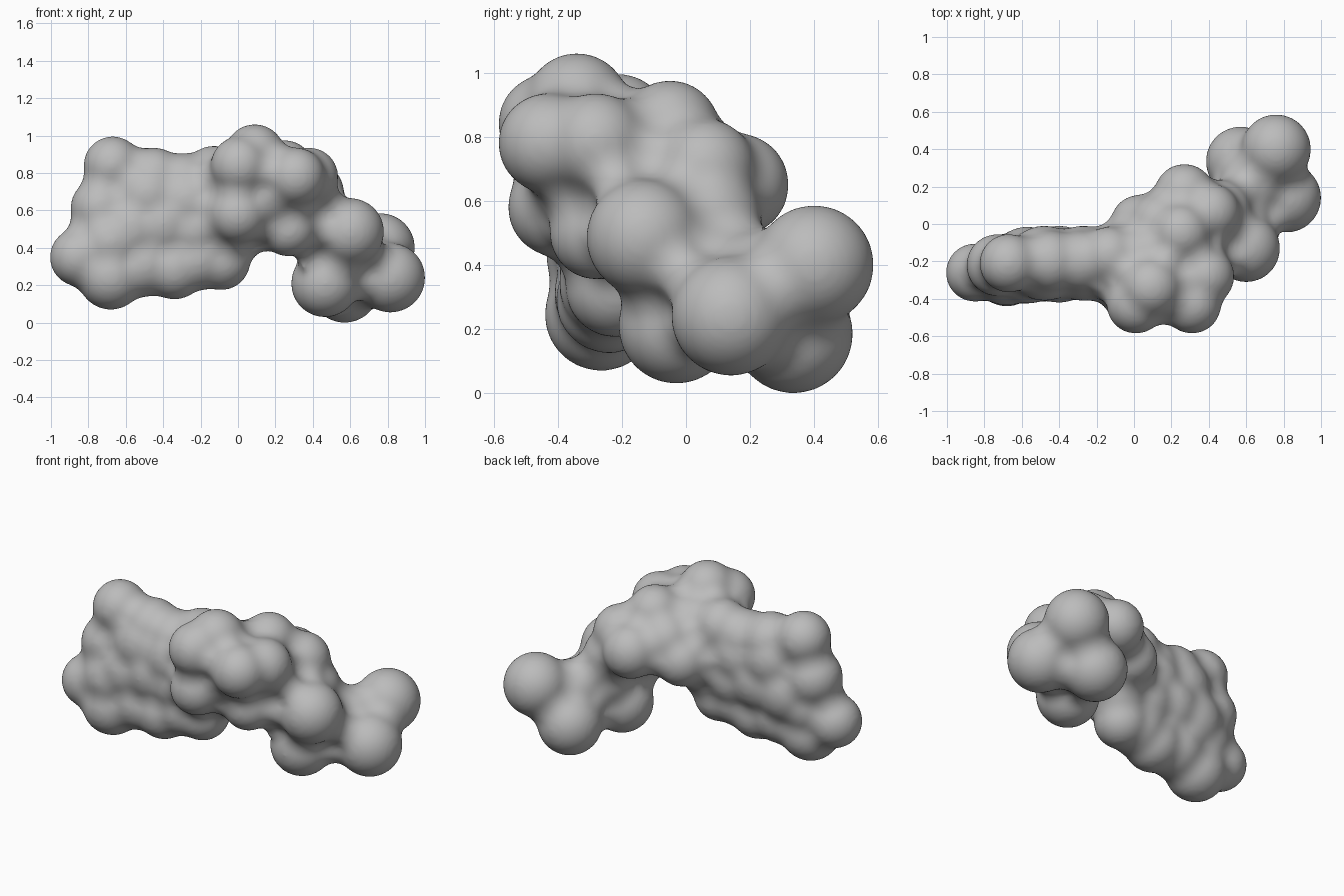
import bpy, bmesh
from mathutils import Matrix

PROBE = .075   # how far gaps between lobes are filled

# one colour
grey = bpy.data.materials.new("mid_grey")
grey.diffuse_color = (0.5, 0.5, 0.5, 1)

# lobes of each region: x, y, z, radius
end_cluster = [(.815, .14, .24, .18), (.76, .40, .40, .18), (.57, .335, .185, .18),
               (.64, .22, .32, .18)]
neck = [(.60, -.13, .485, .175), (.465, -.03, .21, .175), (.53, .05, .38, .18),
        (.46, .07, .54, .16)]
core = [(.27, .16, .65, .155), (.41, .06, .70, .15), (.25, -.05, .82, .15),
        (.03, .00, .60, .15), (.14, .00, .70, .16), (-.13, -.17, .79, .15),
        (.15, -.15, .59, .17), (.05, -.18, .75, .17), (.36, -.05, .58, .16)]
front_ring = [(.09, -.34, .90, .155), (.01, -.43, .84, .15), (.31, -.43, .78, .15),
              (.38, -.28, .78, .15), (.00, -.40, .58, .15), (.27, -.28, .50, .14),
              (.17, -.30, .70, .19)]
slab = [(-.67, -.21, .84, .15), (-.45, -.20, .77, .16), (-.29, -.20, .74, .16),
        (-.73, -.22, .61, .16), (-.85, -.26, .35, .15), (-.68, -.265, .245, .17),
        (-.50, -.24, .31, .165), (-.34, -.24, .29, .16), (-.09, -.22, .33, .15),
        (-.57, -.22, .50, .20), (-.40, -.215, .53, .20), (-.22, -.215, .50, .19),
        (-.68, -.25, .43, .18), (-.04, -.19, .47, .16), (-.21, -.23, .34, .16),
        (-.48, -.21, .68, .195), (-.27, -.21, .65, .195)]

# gather the enlarged lobes as overlapping spheres
bm = bmesh.new()
for x, y, z, r in end_cluster + neck + core + front_ring + slab:
    bmesh.ops.create_icosphere(bm, subdivisions=4, radius=r + PROBE + .007,
                               matrix=Matrix.Translation((x, y, z)))
mesh = bpy.data.meshes.new("lumpy_body")
bm.to_mesh(mesh)
bm.free()
mesh.materials.append(grey)
body = bpy.data.objects.new("lumpy_body", mesh)
bpy.context.collection.objects.link(body)


def fuse(name, size):
    m = body.modifiers.new(name, 'REMESH')
    m.mode = 'VOXEL'
    m.voxel_size = size
    m.use_smooth_shade = True


def soften(name, times):
    m = body.modifiers.new(name, 'SMOOTH')
    m.factor = .5
    m.iterations = times


# fuse, then shrink back so the creases become rounded saddles
fuse("fuse_enlarged", .014)
soften("soften_creases", 6)
shrink = body.modifiers.new("shrink_back", 'DISPLACE')
shrink.direction = 'NORMAL'
shrink.mid_level = 0
shrink.strength = -PROBE
fuse("fuse_skin", .014)
soften("soften_skin", 10)
